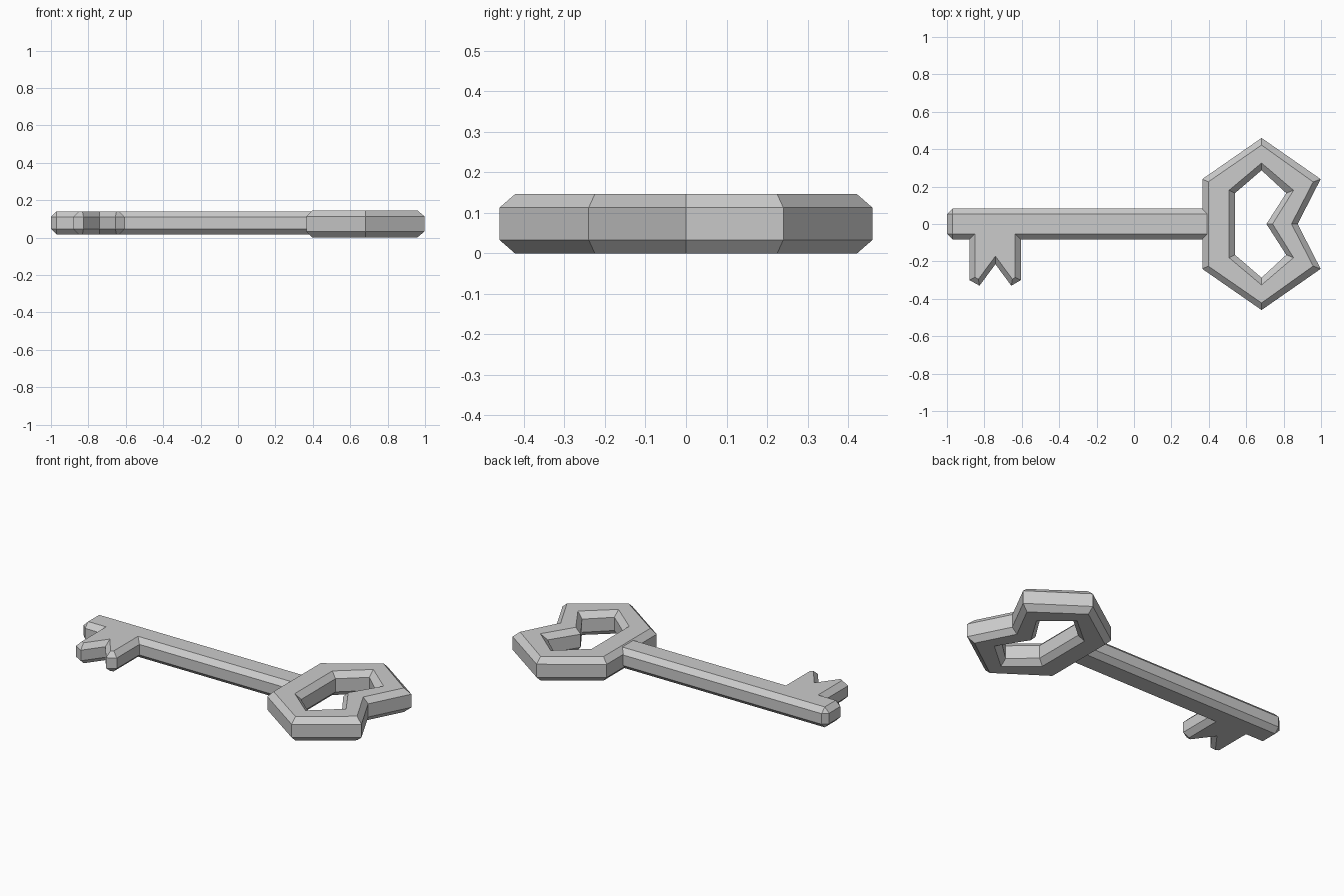
import bpy, bmesh

if "Cube" in bpy.data.objects:
    bpy.data.objects.remove(bpy.data.objects["Cube"])


def make_object(name, bm):
    bmesh.ops.recalc_face_normals(bm, faces=bm.faces)
    mesh = bpy.data.meshes.new(name)
    bm.to_mesh(mesh)
    bm.free()
    obj = bpy.data.objects.new(name, mesh)
    bpy.context.collection.objects.link(obj)
    return obj


def add_loop(bm, plan, z):
    return [bm.verts.new((x, y, z)) for x, y in plan]


def bridge(bm, a, b):
    n = len(a)
    for i in range(n):
        j = (i + 1) % n
        bm.faces.new((a[i], a[j], b[j], b[i]))


def mirror_y(half):
    # half runs from the left corner round to the notch on y = 0
    return half + [(x, -y) for x, y in reversed(half[:-1])]


# Bow: notched ring with a chamfered cross-section
outer = mirror_y([(.365, .24), (.682, .46), (.998, .24), (.875, 0)])
outer_flat = mirror_y([(.397, .225), (.682, .422), (.958, .225), (.842, 0)])
inner_flat = mirror_y([(.508, .18), (.682, .326), (.853, .18), (.741, 0)])
inner = mirror_y([(.54, .165), (.682, .287), (.814, .165), (.708, 0)])
section = [(outer, .033), (outer, .113), (outer_flat, .146), (inner_flat, .146),
           (inner, .113), (inner, .033), (inner_flat, 0), (outer_flat, 0)]
bm = bmesh.new()
loops = [add_loop(bm, plan, z) for plan, z in section]
for k in range(len(loops)):
    bridge(bm, loops[k], loops[(k + 1) % len(loops)])
make_object("bow", bm)

# Shaft: chamfered bar, its right end buried in the bow
bm = bmesh.new()
bmesh.ops.create_cube(bm, size=1)
for v in bm.verts:
    v.co = (v.co.x * 1.45 - .275, v.co.y * .166, v.co.z * .124 + .078)
bmesh.ops.bevel(bm, geom=bm.edges[:], offset=.03, segments=1,
                affect='EDGES', profile=.5)
make_object("shaft", bm)

# Bit: two pointed teeth, chamfered above and below, flush with the shaft
wide = [(-.88, -.053), (-.88, -.30), (-.826, -.33), (-.741, -.215),
        (-.656, -.33), (-.605, -.30), (-.605, -.053)]
flat = [(-.85, -.053), (-.85, -.285), (-.832, -.295), (-.741, -.172),
        (-.65, -.295), (-.635, -.285), (-.635, -.053)]
bm = bmesh.new()
loops = [add_loop(bm, plan, z) for plan, z in
         [(flat, .016), (wide, .046), (wide, .11), (flat, .14)]]
for a, b in zip(loops, loops[1:]):
    bridge(bm, a, b)
bm.faces.new(loops[0])
bm.faces.new(loops[-1])
make_object("bit", bm)
